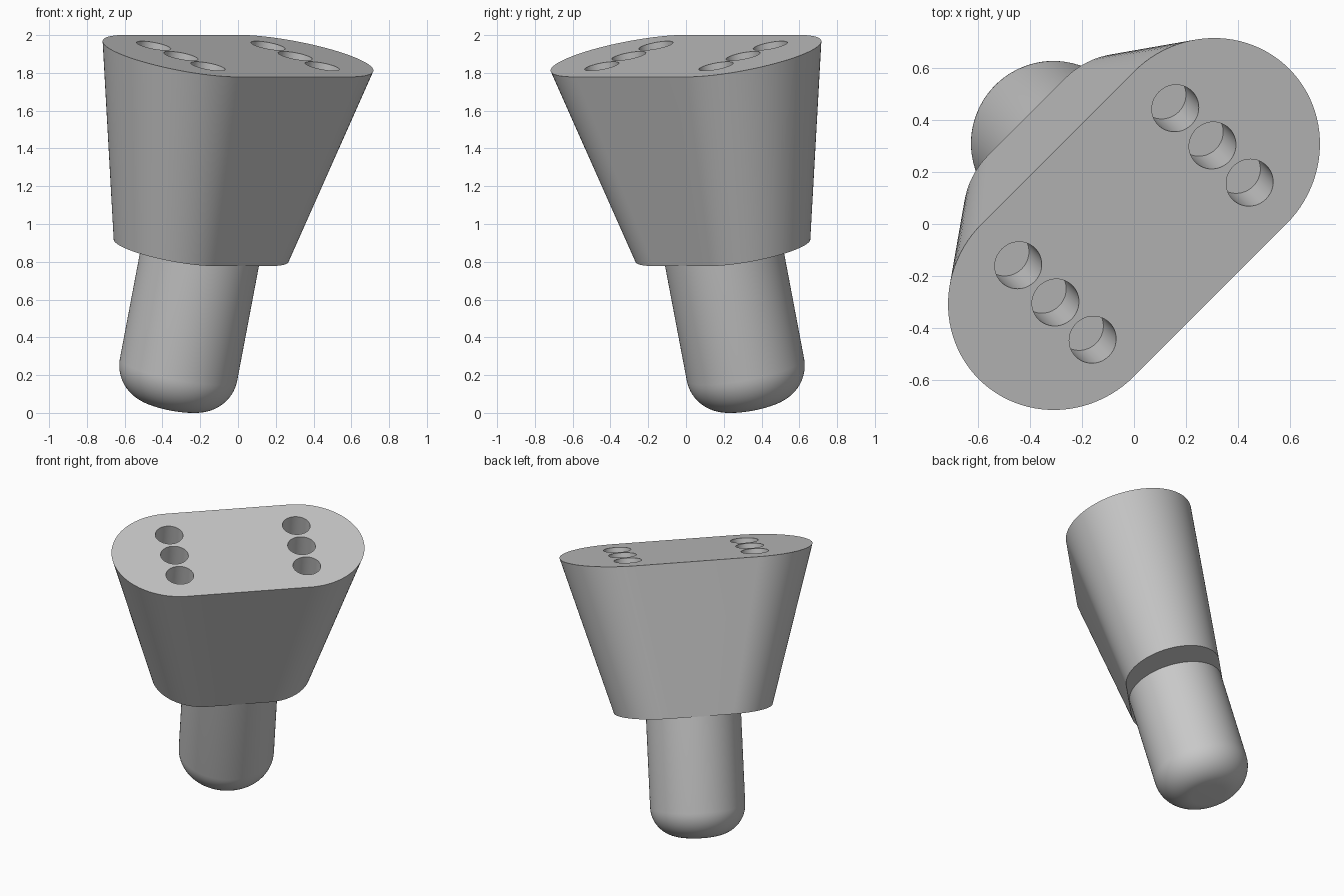
import bpy, bmesh
from math import sin, cos, pi, radians
from mathutils import Matrix

cube = bpy.data.objects.get("Cube")
if cube:
    bpy.data.objects.remove(cube, do_unlink=True)

grey = bpy.data.materials.new("plain grey")
grey.use_nodes = True
grey.diffuse_color = (0.58, 0.58, 0.58, 1)
grey.node_tree.nodes["Principled BSDF"].inputs["Base Color"].default_value = grey.diffuse_color

# Shared leaning frame: origin at the centre of the top face
FRAME = (Matrix.Translation((0, 0, 1.89))
         @ Matrix.Rotation(radians(45), 4, 'Z')
         @ Matrix.Rotation(radians(15), 4, 'X'))
ARC = 48


def make_object(name, bm):
    bmesh.ops.recalc_face_normals(bm, faces=bm.faces)
    mesh = bpy.data.meshes.new(name)
    bm.to_mesh(mesh)
    bm.free()
    mesh.materials.append(grey)
    obj = bpy.data.objects.new(name, mesh)
    bpy.context.collection.objects.link(obj)
    obj.matrix_world = FRAME
    return obj


def select_only(obj):
    bpy.ops.object.select_all(action='DESELECT')
    obj.select_set(True)
    bpy.context.view_layer.objects.active = obj


def loft(bm, rings):
    """Skin closed rings of equal length and cap both ends."""
    rings = [[bm.verts.new(p) for p in ring] for ring in rings]
    for low, high in zip(rings, rings[1:]):
        for i in range(len(low)):
            j = (i + 1) % len(low)
            bm.faces.new((low[i], low[j], high[j], high[i]))
    bm.faces.new(rings[0])
    bm.faces.new(rings[-1])


def stadium(half, radius, z):
    """Two half circles joined by straight sides."""
    points = []
    for side in (1, -1):
        for i in range(ARC + 1):
            a = -pi / 2 + pi * i / ARC
            points.append((side * (half + radius * cos(a)), side * radius * sin(a), z))
    return points


def circle(radius, z, x=0, y=0):
    steps = [2 * pi * i / (2 * ARC) for i in range(2 * ARC)]
    return [(x + radius * cos(a), y + radius * sin(a), z) for a in steps]


# Tapered body
bm = bmesh.new()
loft(bm, [stadium(0.21, 0.32, -1.066), stadium(0.416, 0.43, 0)])
body = make_object("tapered_body", bm)

# Two rows of three blind holes
bm = bmesh.new()
for x in (-0.428, 0.428):
    for y in (-0.21, 0, 0.21):
        loft(bm, [circle(0.092, -0.27, x, y), circle(0.092, 0.1, x, y)])
cutter = make_object("hole_cutter", bm)
cutter.hide_render = True

bpy.context.view_layer.update()
select_only(body)
mod = body.modifiers.new("holes", 'BOOLEAN')
mod.operation = 'DIFFERENCE'
mod.solver = 'EXACT'
mod.object = cutter
bpy.ops.object.modifier_apply(modifier=mod.name)
bpy.data.objects.remove(cutter, do_unlink=True)

# Round peg with a filleted lower end
radius, fillet, end = 0.316, 0.2, -1.919
rings = [circle(radius, -1.0)]
for i in range(17):
    a = pi / 2 * i / 16
    rings.append(circle(radius - fillet + fillet * cos(a), end + fillet - fillet * sin(a)))
bm = bmesh.new()
loft(bm, rings)
peg = make_object("round_peg", bm)

for obj in (body, peg):
    select_only(obj)
    bpy.ops.object.shade_smooth_by_angle(angle=radians(30))
